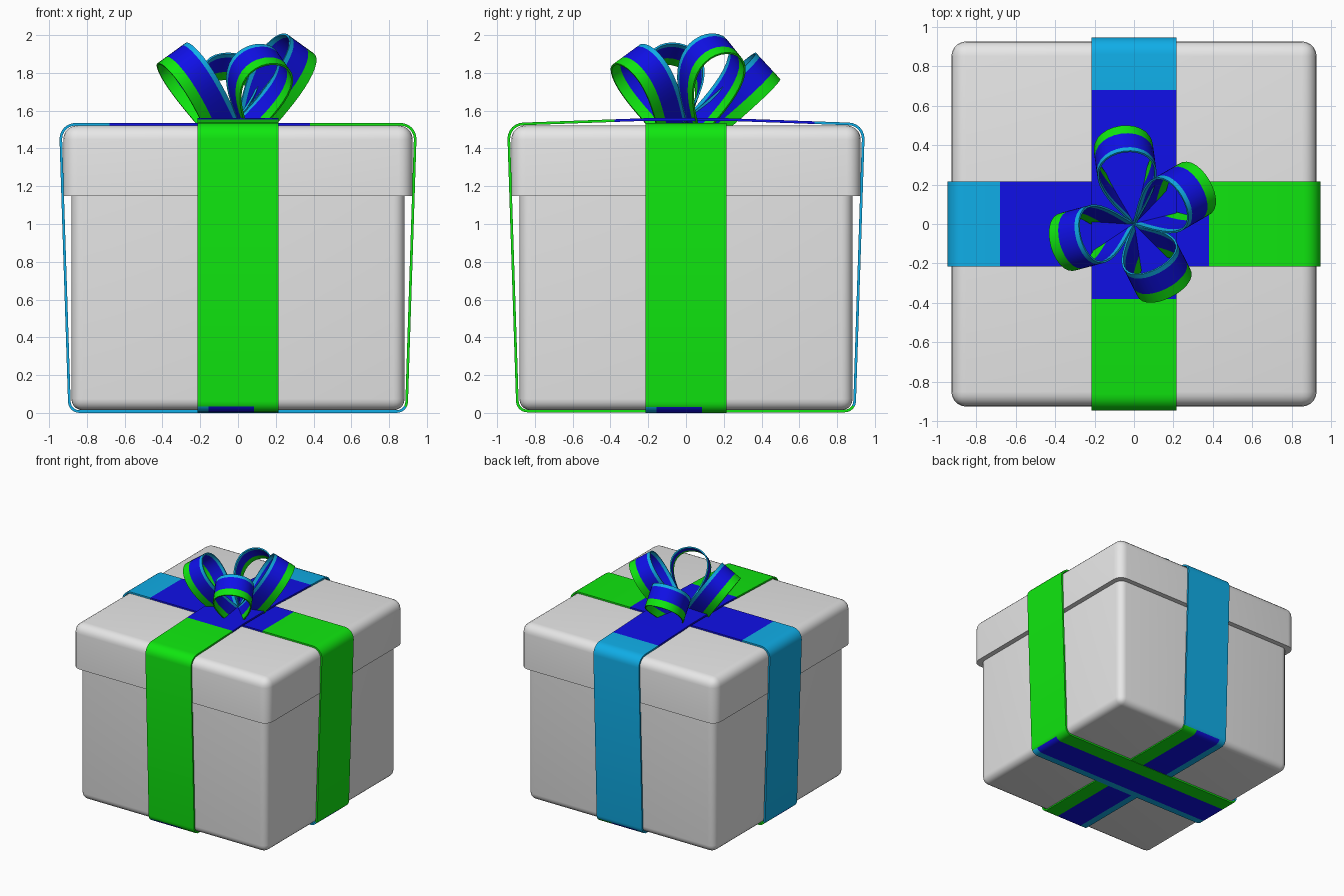
import bpy, bmesh, math
from mathutils import Vector

if "Cube" in bpy.data.objects:
    bpy.data.objects.remove(bpy.data.objects["Cube"])


def material(name, rgb):
    m = bpy.data.materials.new(name)
    m.diffuse_color = (*rgb, 1)
    m.use_nodes = True
    m.node_tree.nodes["Principled BSDF"].inputs["Base Color"].default_value = m.diffuse_color
    return m


GREY = material("light grey", (0.8, 0.8, 0.8))
STRIPES = [material("sky blue", (0.005, 0.42, 0.8)),
           material("deep blue", (0.005, 0.005, 0.8)),
           material("green", (0.005, 0.8, 0.005))]


def finish(name, bm, mats):
    bmesh.ops.recalc_face_normals(bm, faces=bm.faces[:])
    me = bpy.data.meshes.new(name)
    bm.to_mesh(me)
    bm.free()
    for m in mats:
        me.materials.append(m)
    for p in me.polygons:
        p.use_smooth = True
    me.set_sharp_from_angle(angle=math.radians(35))
    ob = bpy.data.objects.new(name, me)
    bpy.context.collection.objects.link(ob)
    return ob


def rounded_box(name, half, z0, z1, radius, sharp_z):
    """Box with every edge rounded except those lying at height sharp_z."""
    bm = bmesh.new()
    bmesh.ops.create_cube(bm, size=1)
    for v in bm.verts:
        v.co = (v.co.x * 2 * half, v.co.y * 2 * half, z0 if v.co.z < 0 else z1)
    edges = [e for e in bm.edges
             if not all(abs(v.co.z - sharp_z) < 1e-4 for v in e.verts)]
    bmesh.ops.bevel(bm, geom=edges, offset=radius, segments=5,
                    profile=0.5, affect='EDGES')
    return finish(name, bm, [GREY])


def sweep(name, path, across, thick, place, colour):
    """Closed band: 2D path (counter-clockwise), widened over 'across'."""
    n, k = len(path), len(across)
    bm = bmesh.new()
    outer, inner = [], []
    for i, (a, b) in enumerate(path):
        p, q = path[i - 1], path[(i + 1) % n]
        d = Vector((q[0] - p[0], q[1] - p[1])).normalized()
        ia, ib = a - d.y * thick, b + d.x * thick
        outer.append([bm.verts.new(place(s, a, b)) for s in across])
        inner.append([bm.verts.new(place(s, ia, ib)) for s in across])
    for i in range(n):
        j = (i + 1) % n
        mid = ((path[i][0] + path[j][0]) / 2, (path[i][1] + path[j][1]) / 2)
        for c in range(k - 1):
            for side in (outer, inner):
                f = bm.faces.new((side[i][c], side[j][c], side[j][c + 1], side[i][c + 1]))
                f.material_index = colour(c, *mid)
        for c, stripe in ((0, 0), (k - 1, k - 2)):
            f = bm.faces.new((outer[i][c], outer[j][c], inner[j][c], inner[i][c]))
            f.material_index = colour(stripe, *mid)
    return finish(name, bm, STRIPES)


# Box and lid
rounded_box("box_body", 0.882, 0.014, 1.20, 0.06, 1.20)
rounded_box("box_lid", 0.925, 1.147, 1.522, 0.075, 1.147)


# Ribbons wrapped around the box
def arc(cx, cz, r, a0, a1, n=6):
    return [(cx + r * math.cos(math.radians(a0 + (a1 - a0) * i / n)),
             cz + r * math.sin(math.radians(a0 + (a1 - a0) * i / n))) for i in range(n + 1)]


def ribbon_path(low, top, peak):
    def height(c):
        return top + (peak - top) * min(1, (0.86 - abs(c)) / 0.64)
    right = arc(0.84, low + 0.06, 0.06, -90, 0) + arc(0.86, top - 0.085, 0.085, 0, 90)
    left = [(-x, z) for x, z in reversed(right)]
    return right + [(c, height(c)) for c in (0.38, 0.22, -0.22, -0.68)] + left


def ribbon_colour(stripe, c, z):
    if z < 0.035:
        return stripe            # striped underside
    return 2 if c > 0.38 else 0 if c < -0.68 else 1


ACROSS = (-0.215, -0.155, 0.085, 0.215)
sweep("ribbon_side_to_side", ribbon_path(0.0, 1.535, 1.535), ACROSS, 0.014,
      lambda s, c, z: (c, s, z), ribbon_colour)
sweep("ribbon_front_to_back", ribbon_path(0.003, 1.537, 1.56), ACROSS, 0.014,
      lambda s, c, z: (s, -c, z), ribbon_colour)


# Bow loops: teardrop bands leaning outward
def bow_loop(name, azimuth, elevation, length, spread=0.155, width=0.19):
    a, e = math.radians(azimuth), math.radians(elevation)
    out = Vector((math.cos(a), math.sin(a), 0))
    up = Vector((0, 0, 1))
    axis = out * math.cos(e) + up * math.sin(e)
    normal = out * math.sin(e) - up * math.cos(e)
    side = up.cross(out)
    base = Vector((0, 0, 1.56))
    path = []
    for i in range(36):
        t = 2 * math.pi * i / 36
        path.append((length * (1 - math.cos(t)) / 2,
                     -spread * 1.25 * math.sin(t) * abs(math.sin(t / 2)) ** 1.3))
    path.reverse()
    sweep(name, path, [width * f for f in (0, 0.14, 0.69, 1)], 0.01,
          lambda s, u, v: base + axis * u + side * v + normal * s,
          lambda stripe, u, v: stripe)


for name, az, el, length in (("bow_loop_left", 195, 55, 0.48),
                             ("bow_loop_right", 30, 58, 0.52),
                             ("bow_loop_back", 98, 43, 0.50),
                             ("bow_loop_front", -63, 57, 0.46)):
    bow_loop(name, az, el, length)
